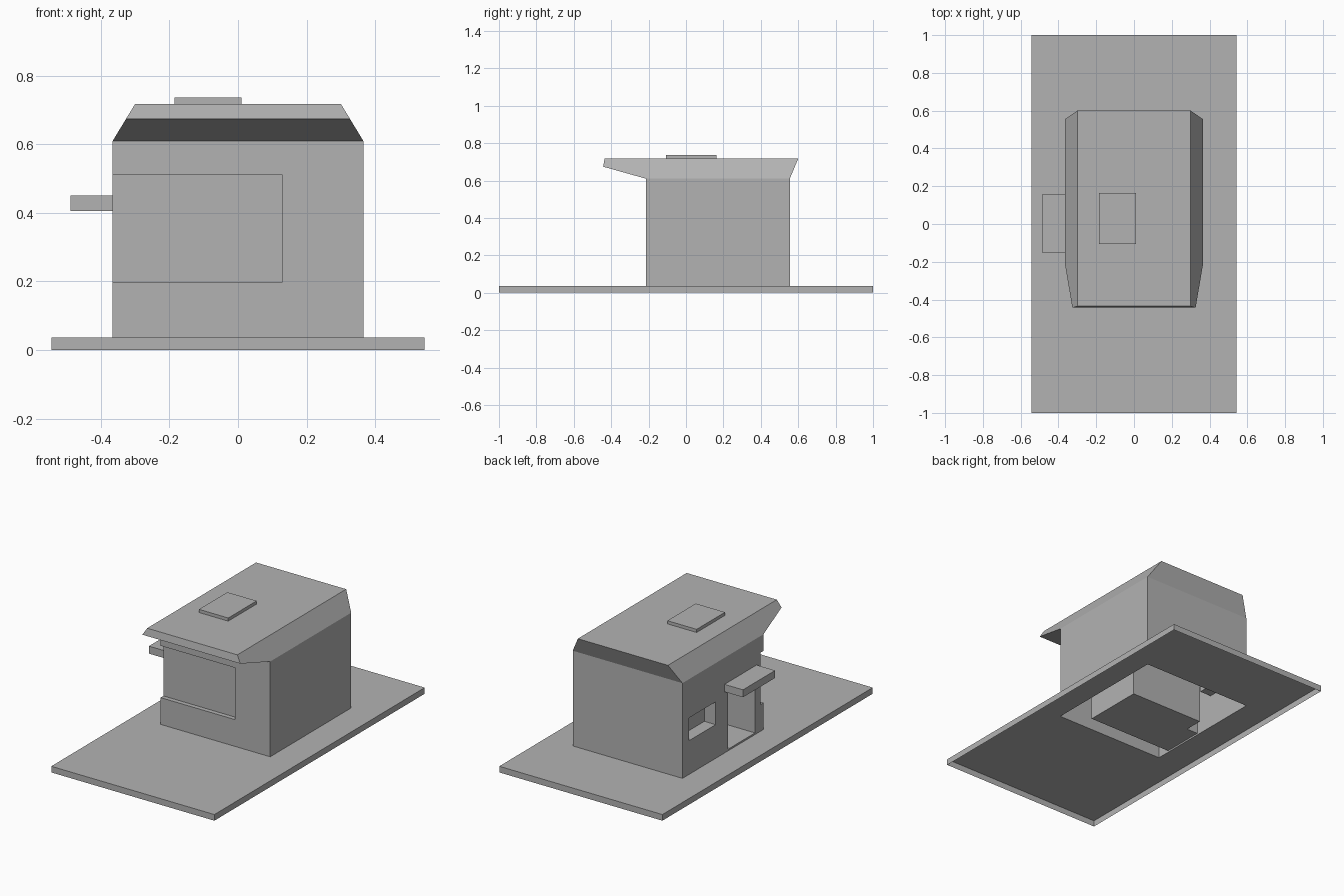
import bpy
import bmesh

cube = bpy.data.objects.get("Cube")
if cube:
    bpy.data.objects.remove(cube, do_unlink=True)

# One plain grey for the whole building
grey = bpy.data.materials.new("plain_grey")
grey.use_nodes = True
GREY = (0.45, 0.45, 0.45, 1)
grey.diffuse_color = GREY
grey.node_tree.nodes["Principled BSDF"].inputs["Base Color"].default_value = GREY

# Shared measurements
WALL_X, FRONT, BACK = 0.365, -0.215, 0.555
GROUND, EAVES, RIDGE = 0.037, 0.61, 0.717
INNER = -0.29       # inside face of the entrance wall
FLOOR = 0.047
DOOR_FRONT, DOOR_BACK = -0.135, 0.123


def finish(name, bm):
    bmesh.ops.recalc_face_normals(bm, faces=bm.faces)
    mesh = bpy.data.meshes.new(name)
    bm.to_mesh(mesh)
    bm.free()
    mesh.materials.append(grey)
    obj = bpy.data.objects.new(name, mesh)
    bpy.context.scene.collection.objects.link(obj)
    return obj


def box(name, xs, ys, zs):
    bm = bmesh.new()
    bmesh.ops.create_cube(bm, size=1)
    for v in bm.verts:
        v.co = [r[0] if c < 0 else r[1] for c, r in zip(v.co, (xs, ys, zs))]
    return finish(name, bm)


def rectangle(bm, xs, ys, z):
    corners = ((0, 0), (1, 0), (1, 1), (0, 1))
    return [bm.verts.new((xs[i], ys[j], z)) for i, j in corners]


def bridge(bm, lower, upper):
    n = len(lower)
    for i in range(n):
        j = (i + 1) % n
        bm.faces.new((lower[i], lower[j], upper[j], upper[i]))


# Ground slab: open underneath, with an opening below the building
bm = bmesh.new()
plot = (-0.543, 0.543), (-1, 1)
foot = rectangle(bm, *plot, 0)
edge = rectangle(bm, *plot, GROUND)
opening = rectangle(bm, (-WALL_X, WALL_X), (FRONT, BACK), GROUND)
bridge(bm, foot, edge)
bridge(bm, edge, opening)
finish("ground_slab", bm)

# Walls with the room, doorway and window recesses cut in
walls = box("walls", (-WALL_X, WALL_X), (FRONT, BACK), (GROUND, EAVES))
cutters = [
    box("room_cutter", (INNER, 0.2), (DOOR_FRONT, 0.235), (FLOOR, 0.405)),
    box("door_cutter", (-0.5, INNER + 0.02), (DOOR_FRONT, DOOR_BACK), (FLOOR, 0.405)),
    box("side_window_cutter", (-0.5, INNER), (0.24, 0.495), (0.24, 0.377)),
    box("front_window_cutter", (-0.5, 0.13), (-0.4, FRONT + 0.027), (0.198, 0.51)),
]
for cutter in cutters:
    mod = walls.modifiers.new(cutter.name, "BOOLEAN")
    mod.operation = "DIFFERENCE"
    mod.solver = "EXACT"
    mod.object = cutter
bpy.context.view_layer.update()
evaluated = walls.evaluated_get(bpy.context.evaluated_depsgraph_get())
bm = bmesh.new()
bm.from_mesh(evaluated.to_mesh())
evaluated.to_mesh_clear()
walls.modifiers.clear()
for cutter in cutters:
    bpy.data.objects.remove(cutter, do_unlink=True)

# The wall shell has no bottom or top of its own
ends = [f for f in bm.faces
        if abs(f.normal.z) > 0.9
        and any(abs(f.calc_center_median().z - z) < 0.001 for z in (GROUND, EAVES))]
bmesh.ops.delete(bm, geom=ends, context="FACES")
bm.to_mesh(walls.data)
bm.free()

# Roof: side profile with sides that lean inwards towards the top
profile = [(FRONT, EAVES), (BACK, EAVES), (0.6, RIDGE), (-0.435, RIDGE), (-0.443, 0.674)]
bm = bmesh.new()
sides = []
for sign in (-1, 1):
    loop = []
    for y, z in profile:
        x = 0.3 + (WALL_X - 0.3) * (RIDGE - z) / (RIDGE - EAVES)
        loop.append(bm.verts.new((sign * x, y, z)))
    bm.faces.new(loop)
    sides.append(loop)
bridge(bm, *sides)
finish("roof", bm)

# Roof hatch and door canopy
box("roof_hatch", (-0.185, 0.01), (-0.107, 0.163), (RIDGE, 0.736))
box("door_canopy", (-0.488, -WALL_X), (-0.15, 0.155), (0.405, 0.45))
